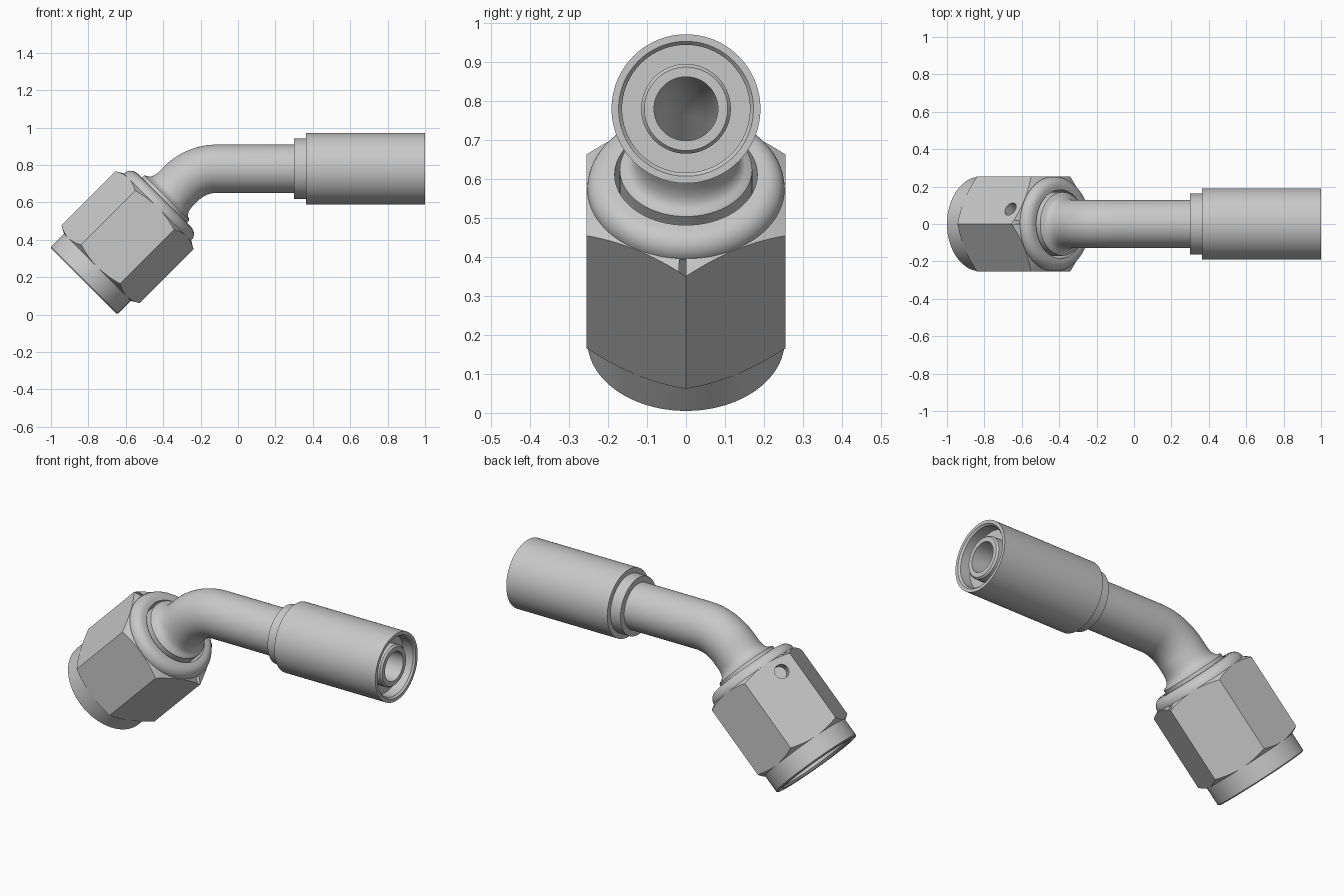
import bpy, bmesh
from math import sin, cos, pi, radians
from mathutils import Vector, Matrix

if "Cube" in bpy.data.objects:
    bpy.data.objects.remove(bpy.data.objects["Cube"])

steel = bpy.data.materials.new("steel_grey")
STEEL = (0.58, 0.58, 0.58, 1)
steel.use_nodes = True
steel.diffuse_color = STEEL
steel.node_tree.nodes["Principled BSDF"].inputs["Base Color"].default_value = STEEL

# Centre line: straight leg at 45 degrees, a bend, then a level straight leg
TILT, BEND, LEVEL, BEND_X = pi / 4, 0.27, 0.78, -0.113
LEG = 0.737
ARC = BEND * TILT


def frame(t):
    """Point, axis and in-plane normal at distance t along the centre line."""
    a = min(TILT, max(0, TILT - (t - LEG) / BEND))
    axis, up = Vector((cos(a), 0, sin(a))), Vector((-sin(a), 0, cos(a)))
    p = Vector((BEND_X, 0, LEVEL - BEND)) + up * BEND
    extra = t - LEG if t < LEG else max(0, t - LEG - ARC)
    return p + axis * extra, axis, up


def along(x):
    """Distance along the centre line for a position x on the level leg."""
    return LEG + ARC + x - BEND_X


def lathe(name, profile, sides=96):
    """Closed ring of (distance, radius) points turned around the centre line."""
    bm = bmesh.new()
    rings = []
    for t, r in profile:
        p, axis, up = frame(t)
        ring = []
        for i in range(sides):
            f = pi / 2 + 2 * pi * i / sides
            ring.append(bm.verts.new(p + Vector((0, r * cos(f), 0)) + up * r * sin(f)))
        rings.append(ring)
    for k, a in enumerate(rings):
        b = rings[(k + 1) % len(rings)]
        for i in range(sides):
            j = (i + 1) % sides
            bm.faces.new((a[i], a[j], b[j], b[i]))
    return finish(name, bm)


def finish(name, bm):
    bmesh.ops.recalc_face_normals(bm, faces=bm.faces)
    mesh = bpy.data.meshes.new(name)
    bm.to_mesh(mesh)
    bm.free()
    mesh.materials.append(steel)
    ob = bpy.data.objects.new(name, mesh)
    bpy.context.collection.objects.link(ob)
    return ob


def activate(ob):
    bpy.ops.object.select_all(action="DESELECT")
    ob.select_set(True)
    bpy.context.view_layer.objects.active = ob


def boolean(ob, cutter, operation):
    activate(ob)
    mod = ob.modifiers.new("cut", "BOOLEAN")
    mod.object, mod.operation, mod.solver = cutter, operation, "EXACT"
    bpy.ops.object.modifier_apply(modifier=mod.name)


# Nut sleeve: round front rim, bore and rounded rear collar
fillet = [(0.56 + 0.05 * sin(i * pi / 16), 0.203 + 0.05 * cos(i * pi / 16)) for i in range(9)]
sleeve = lathe("nut_sleeve", [(0, 0.215), (0, 0.247), (0.006, 0.253)] + fillet + [
    (0.61, 0.183), (0.45, 0.183), (0.42, 0.204), (0.012, 0.204)])

# Hexagon with chamfered corners
hexagon = lathe("nut_hexagon", [(0.105, 0.241), (0.105, 0.2945), (0.558, 0.2945), (0.558, 0.241)], 6)
chamfer = lathe("chamfer_cutter", [
    (0.09, 0.05), (0.09, 0.229), (0.128, 0.296), (0.15, 0.335),
    (0.51, 0.335), (0.535, 0.296), (0.573, 0.229), (0.573, 0.05)])
chamfer.hide_render = True
boolean(hexagon, chamfer, "INTERSECT")

# Small round pin hole in the upper rear flat
p, axis, up = frame(0.481)
normal = Vector((0, 0.5, 0)) + up * sin(pi / 3)
bm = bmesh.new()
bmesh.ops.create_cone(bm, cap_ends=True, segments=32, radius1=0.038, radius2=0.038, depth=0.2)
spot = p + Vector((0, 0.08, 0)) + up * 0.248 + normal * 0.045
bm.transform(Matrix.Translation(spot) @ normal.to_track_quat("Z", "Y").to_matrix().to_4x4())
pin = finish("pin_hole_cutter", bm)
pin.hide_render = True
for ob in (hexagon, sleeve):
    boolean(ob, pin, "DIFFERENCE")
for cutter in (chamfer, pin):
    bpy.data.objects.remove(cutter)

# Bent tube: sealing nose, shoulder, flared neck, bend and hollow bore
bend = [LEG + ARC * i / 16 for i in range(17)]
tube = lathe("bent_tube", [
    (0.26, 0.083), (0.26, 0.11), (0.39, 0.196), (0.42, 0.196), (0.45, 0.17),
    (0.628, 0.17), (0.633, 0.165), (0.638, 0.152), (0.648, 0.141), (0.665, 0.133), (0.69, 0.129)]
    + [(t, 0.129) for t in bend]
    + [(along(0.5), 0.129), (along(0.5), 0.115), (along(0.975), 0.115),
       (along(0.985), 0.107), (along(0.985), 0.082)]
    + [(t, 0.082) for t in reversed(bend)])

# Crimp ferrule with stepped collar and recessed open end
ferrule = lathe("crimp_ferrule", [(along(x), r) for x, r in (
    (0.3, 0.125), (0.3, 0.162), (0.363, 0.162), (0.363, 0.191), (1, 0.191),
    (1, 0.173), (0.99, 0.164), (0.93, 0.164), (0.93, 0.11), (0.52, 0.11), (0.48, 0.125))])

for ob in (sleeve, hexagon, tube, ferrule):
    activate(ob)
    bpy.ops.object.shade_smooth_by_angle(angle=radians(28))
